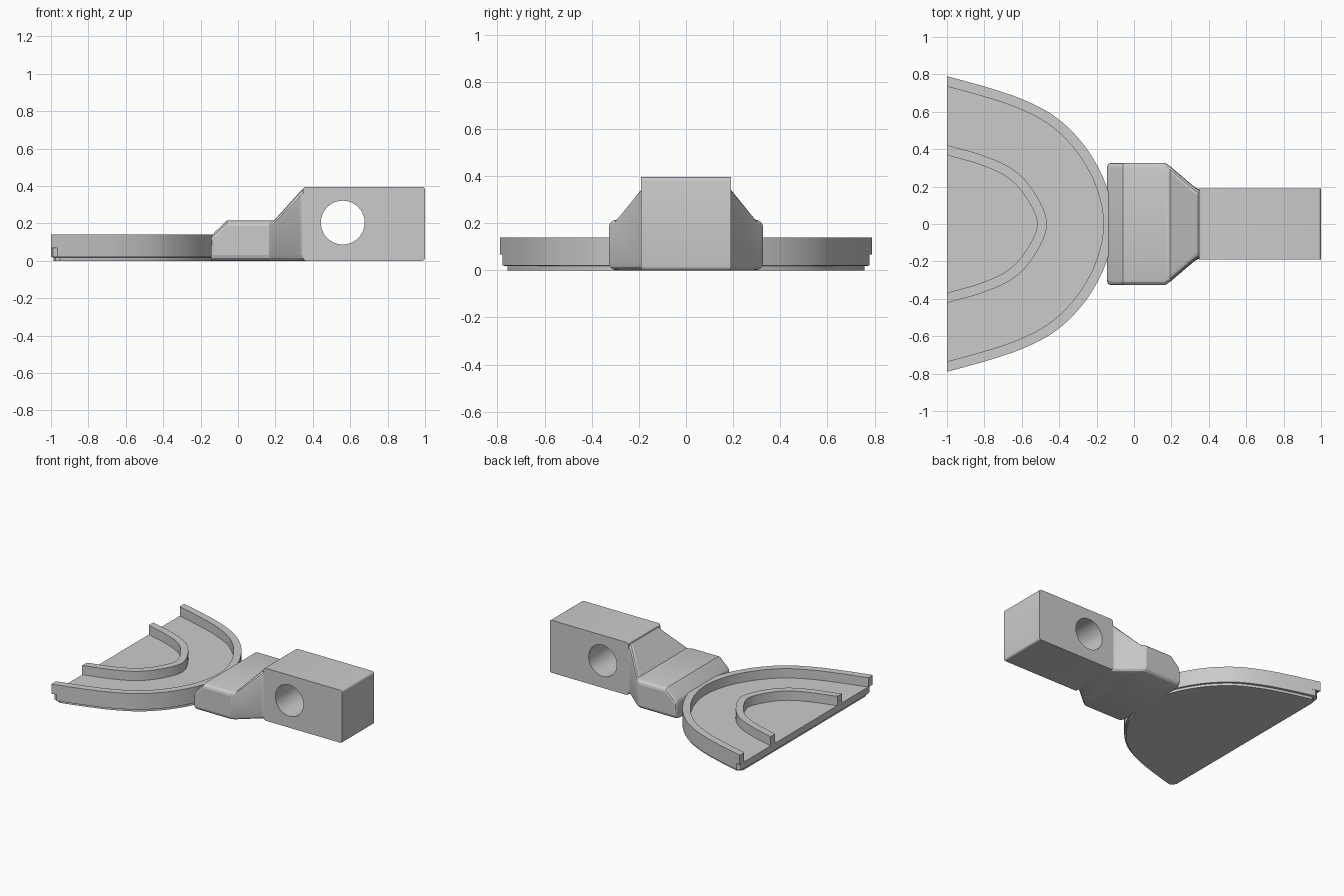
import bpy
import bmesh
from math import cos, sin, pi, radians
from mathutils import Vector

cube = bpy.data.objects.get("Cube")
if cube:
    bpy.data.objects.remove(cube)

grey = bpy.data.materials.new("light_grey")
grey.use_nodes = True
grey.diffuse_color = (0.6, 0.6, 0.6, 1)
grey.node_tree.nodes["Principled BSDF"].inputs["Base Color"].default_value = (0.6, 0.6, 0.6, 1)


def loft(name, rings):
    """Join equal-length closed rings of points and cap both ends."""
    bm = bmesh.new()
    loops = [[bm.verts.new(p) for p in ring] for ring in rings]
    n = len(loops[0])
    for a, b in zip(loops, loops[1:]):
        for i in range(n):
            j = (i + 1) % n
            bm.faces.new((a[i], a[j], b[j], b[i]))
    bm.faces.new(loops[0])
    bm.faces.new(loops[-1])
    bmesh.ops.recalc_face_normals(bm, faces=bm.faces)
    mesh = bpy.data.meshes.new(name)
    bm.to_mesh(mesh)
    bm.free()
    mesh.materials.append(grey)
    obj = bpy.data.objects.new(name, mesh)
    bpy.context.collection.objects.link(obj)
    return obj


def smooth(obj, angle=25):
    bpy.ops.object.select_all(action='DESELECT')
    obj.select_set(True)
    bpy.context.view_layer.objects.active = obj
    bpy.ops.object.shade_smooth_by_angle(angle=radians(angle))


def arch(half, steps=6):
    """Smooth curve through the half outline, mirrored over the x axis."""
    pts = [Vector(p) for p in half]
    pts += [Vector((p.x, -p.y)) for p in reversed(pts[:-1])]
    ext = [2 * pts[0] - pts[1]] + pts + [2 * pts[-1] - pts[-2]]
    out = []
    for a, b, c, d in zip(ext, ext[1:], ext[2:], ext[3:]):
        for k in range(steps):
            t = k / steps
            out.append(0.5 * (2 * b + (c - a) * t + (2 * a - 5 * b + 4 * c - d) * t * t
                              + (3 * b - a - 3 * c + d) * t ** 3))
    return out + [pts[-1]]


def inward(curve, dist):
    """Offset an arch towards its inside, keeping the ends on the cut edge."""
    out = []
    for i, p in enumerate(curve):
        d = (curve[min(i + 1, len(curve) - 1)] - curve[max(i - 1, 0)]).normalized()
        q = p + Vector((d.y, -d.x)) * dist
        out.append(Vector((max(q.x, -1), q.y)))
    return out


def at_height(points, z):
    return [(p.x, p.y, z) for p in points]


def rim(name, curve, thickness, bottom, top):
    ring = curve + inward(curve, thickness)[::-1]
    smooth(loft(name, [at_height(ring, bottom), at_height(ring, top)]))


# Tray outlines
outer = arch([(-1, .79), (-.8, .735), (-.61, .672), (-.43, .58), (-.29, .45),
              (-.19, .3), (-.133, .155), (-.11, 0)])
inner = arch([(-1, .422), (-.8, .364), (-.64, .287), (-.53, .165), (-.465, 0)])

# Floor with rounded back corners and a small bottom chamfer
corner = [Vector((-1, .74)), Vector((-.99, .765)), Vector((-.965, .779))]
floor = corner + outer[2:-2] + [Vector((p.x, -p.y)) for p in reversed(corner)]
centre = Vector((-.5, 0))
inset = [centre + (p - centre) * .972 for p in floor]
smooth(loft("tray_floor", [at_height(inset, 0), at_height(inset, .018),
                           at_height(floor, .02), at_height(floor, .07)]))

# Raised rims
rim("outer_rim", outer, .053, .068, .14)
rim("inner_rim", inner, .052, .065, .14)


# Connector: lofted sections with rounded long edges
def section(x, w, h, low, side, high):
    half = [(w - side * (1 - sin(a)), low * (1 - cos(a)))
            for a in (0, pi / 6, pi / 3, pi / 2)]
    half += [(w - side * (1 - cos(a)), h - high * (1 - sin(a)))
             for a in (0, pi / 6, pi / 3, pi / 2)]
    return [(x, y, z) for y, z in half] + [(x, -y, z) for y, z in reversed(half)]


stations = [(-.145, .308, .12), (-.138, .32, .137), (-.125, .327, .152), (-.06, .327, .215),
            (.165, .327, .215), (.192, .31, .215), (.325, .197, .362),
            (.342, .188, .38), (.36, .188, .38)]
smooth(loft("connector", [section(x, w, h, .03, .035, .03 if x < .3 else .05)
                          for x, w, h in stations]), 15)

# Mounting block with rounded end edges
x0, x1, top, r = .347, 1, .395, .016
profile = []
for cx, cz, start in ((x1 - r, top - r, 0), (x0 + r, top - r, 1),
                      (x0 + r, r, 2), (x1 - r, r, 3)):
    for k in range(5):
        a = (start + k / 4) * pi / 2
        profile.append((cx + r * cos(a), cz + r * sin(a)))
block = loft("mounting_block", [[(x, y, z) for x, z in profile] for y in (-.19, .19)])

# Cross hole through the block
circle = [(.56 + .117 * cos(i * pi / 32), .204 + .117 * sin(i * pi / 32)) for i in range(64)]
cutter = loft("hole_cutter", [[(x, y, z) for x, z in circle] for y in (-.3, .3)])
cutter.hide_render = True
cut = block.modifiers.new("hole", 'BOOLEAN')
cut.operation = 'DIFFERENCE'
cut.solver = 'EXACT'
cut.object = cutter
bpy.context.view_layer.objects.active = block
bpy.ops.object.modifier_apply(modifier=cut.name)
bpy.data.objects.remove(cutter)
smooth(block)
